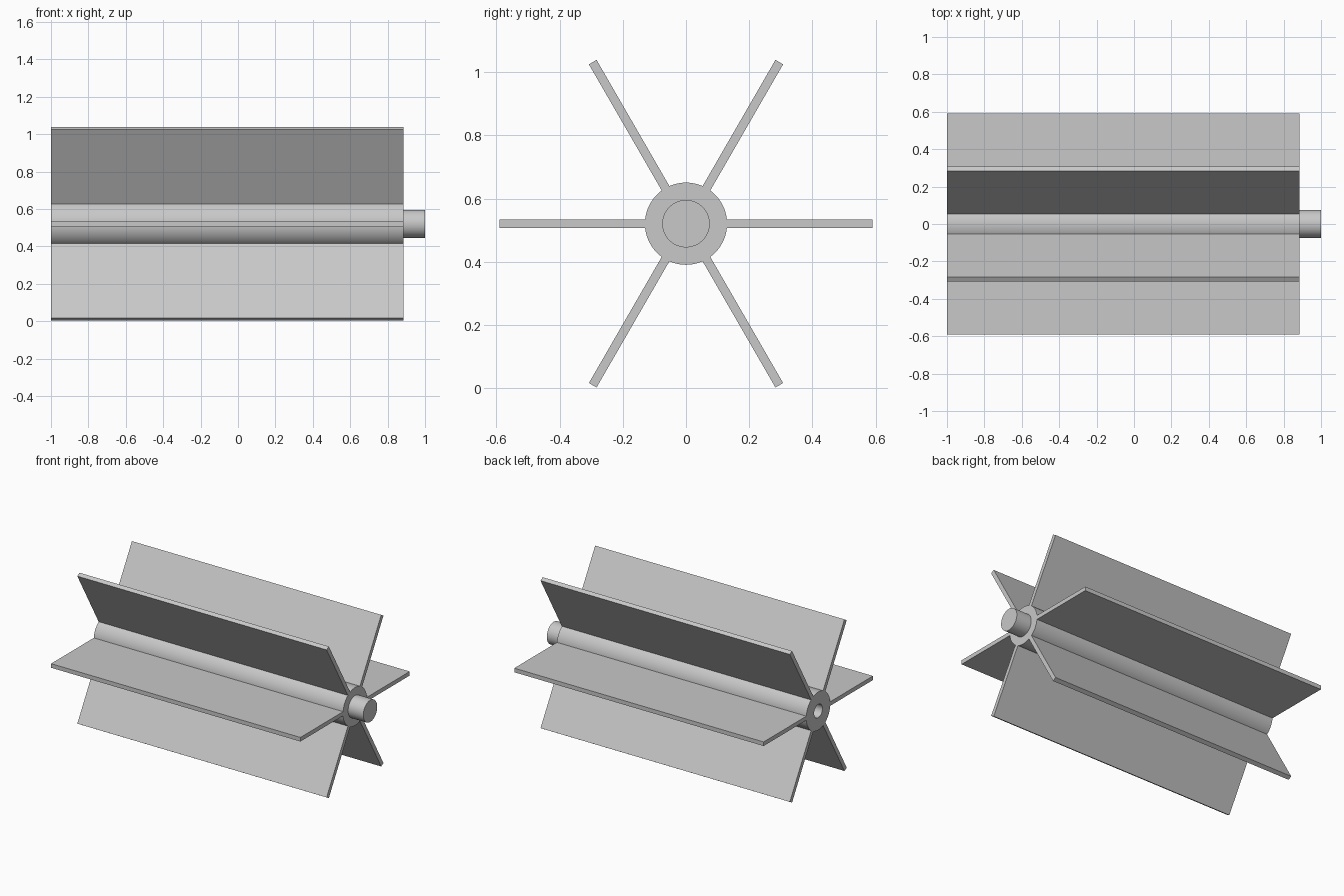
import bpy, bmesh
from math import radians
from mathutils import Matrix, Vector

old = bpy.data.objects.get("Cube")
if old:
    bpy.data.objects.remove(old, do_unlink=True)

AXIS_Z = 0.521             # height of the rotation axis
BACK, FACE, TIP = -1.0, 0.885, 1.0
HUB_R, PIN_R, BORE_R = 0.13, 0.075, 0.045
BLADE_R, BLADE_T = 0.59, 0.028
BLADES = 6

grey = bpy.data.materials.new("plain grey")
grey.use_nodes = True
colour = (0.58, 0.58, 0.58, 1)
grey.diffuse_color = colour
grey.node_tree.nodes["Principled BSDF"].inputs["Base Color"].default_value = colour


def make_object(name, bm):
    bmesh.ops.recalc_face_normals(bm, faces=bm.faces)
    mesh = bpy.data.meshes.new(name)
    bm.to_mesh(mesh)
    bm.free()
    mesh.materials.append(grey)
    obj = bpy.data.objects.new(name, mesh)
    obj.location.z = AXIS_Z
    bpy.context.collection.objects.link(obj)
    return obj


# Hub with end pin and blind bore, turned from one profile of (x, radius)
profile = [(BACK + 0.15, 0), (BACK + 0.15, BORE_R), (BACK, BORE_R), (BACK, HUB_R),
           (FACE, HUB_R), (FACE, PIN_R), (TIP, PIN_R), (TIP, 0)]
bm = bmesh.new()
verts = [bm.verts.new((x, 0, r)) for x, r in profile]
edges = [bm.edges.new(pair) for pair in zip(verts, verts[1:])]
bmesh.ops.spin(bm, geom=verts + edges, cent=(0, 0, 0), axis=(1, 0, 0),
               angle=radians(360), steps=64, use_duplicate=False)
bmesh.ops.remove_doubles(bm, verts=bm.verts, dist=0.0005)
hub = make_object("hub_shaft", bm)
bpy.ops.object.select_all(action="DESELECT")
hub.select_set(True)
bpy.context.view_layer.objects.active = hub
bpy.ops.object.shade_smooth_by_angle(angle=radians(30))

# Radial blades, rooted just inside the hub
root = HUB_R - 0.005
size = Matrix.Diagonal(Vector((FACE - BACK, BLADE_R - root, BLADE_T, 1)))
place = Matrix.Translation(((FACE + BACK) / 2, (BLADE_R + root) / 2, 0))
for i in range(BLADES):
    bm = bmesh.new()
    turn = Matrix.Rotation(radians(360 / BLADES * i), 4, "X")
    bmesh.ops.create_cube(bm, size=1, matrix=turn @ place @ size)
    make_object(f"blade_{i + 1}", bm)
